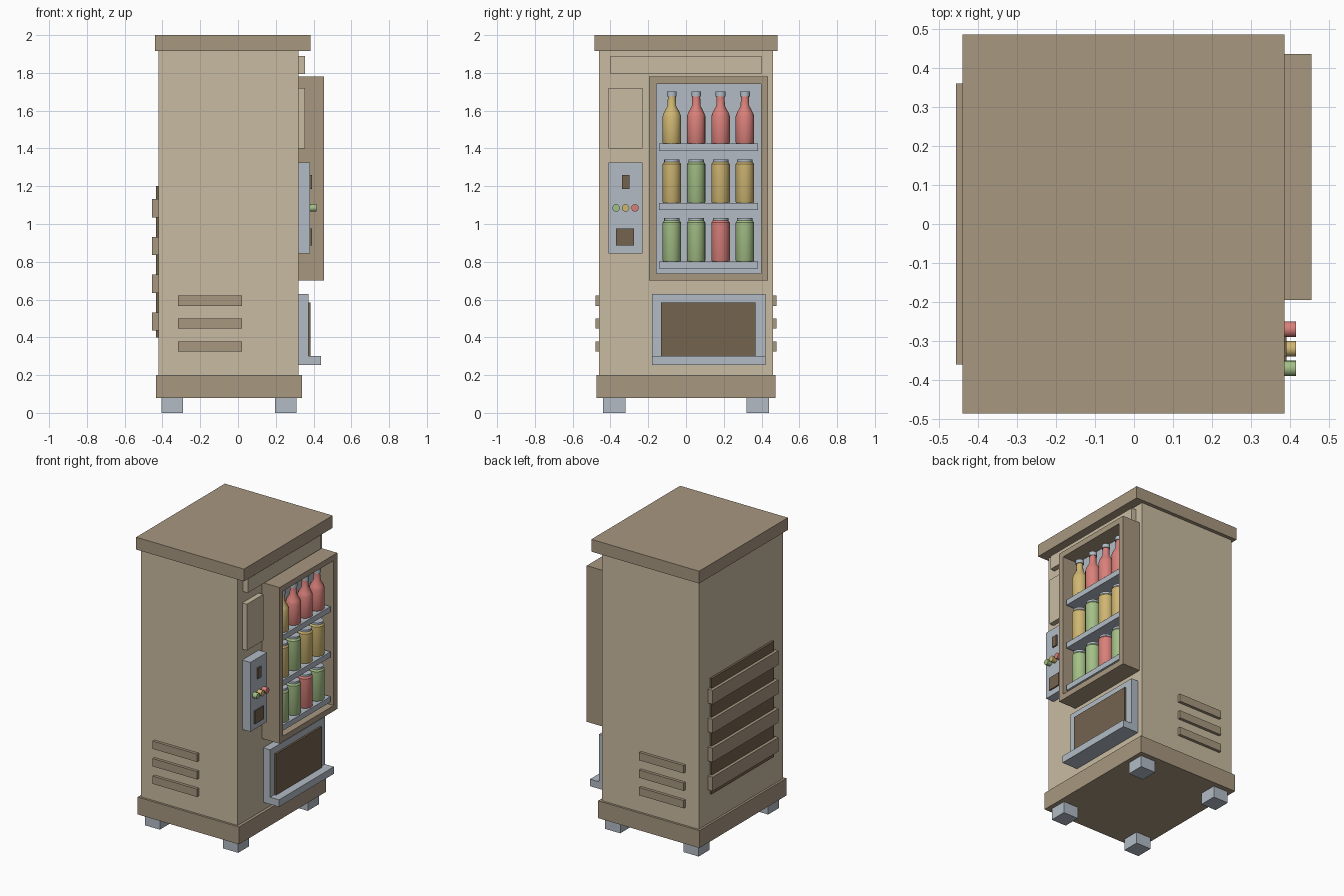
import bpy, bmesh, math
from mathutils import Matrix

old = bpy.data.objects.get("Cube")
if old:
    bpy.data.objects.remove(old, do_unlink=True)


def material(name, rgb):
    lin = [((c / 255 + 0.055) / 1.055) ** 2.4 for c in rgb] + [1]
    m = bpy.data.materials.new(name)
    m.use_nodes = True
    m.diffuse_color = lin
    m.node_tree.nodes["Principled BSDF"].inputs["Base Color"].default_value = lin
    return m


TAN = material("tan", (201, 187, 161))
BROWN = material("brown", (167, 151, 128))
DARK = material("dark_brown", (117, 99, 79))
GREY = material("blue_grey", (178, 187, 197))
GREEN = material("green", (163, 191, 134))
YELLOW = material("yellow", (207, 182, 114))
RED = material("red", (217, 128, 122))


def finish(name, bm, *mats):
    bmesh.ops.recalc_face_normals(bm, faces=bm.faces)
    me = bpy.data.meshes.new(name)
    bm.to_mesh(me)
    bm.free()
    for m in mats:
        me.materials.append(m)
    ob = bpy.data.objects.new(name, me)
    bpy.context.collection.objects.link(ob)
    return ob


def add_box(bm, x, y, z):
    size = [b - a for a, b in (x, y, z)]
    mid = [(a + b) / 2 for a, b in (x, y, z)]
    return bmesh.ops.create_cube(bm, size=1, matrix=Matrix.Translation(mid) @ Matrix.Diagonal((*size, 1)))


def box(name, mat, x, y, z):
    bm = bmesh.new()
    add_box(bm, x, y, z)
    return finish(name, bm, mat)


def smooth(ob):
    bpy.ops.object.select_all(action='DESELECT')
    ob.select_set(True)
    bpy.context.view_layer.objects.active = ob
    bpy.ops.object.shade_smooth_by_angle(angle=math.radians(35))


def lathe(name, profile, loc, mats, cap_z, sides=16):
    """Spin a radius/height profile; faces above cap_z take the second material."""
    bm = bmesh.new()
    rings = []
    for r, z in profile:
        rings.append([bm.verts.new((r * math.cos(a), r * math.sin(a), z))
                      for a in (math.tau * i / sides for i in range(sides))])
    for lo, hi in zip(rings, rings[1:]):
        for i in range(sides):
            j = (i + 1) % sides
            bm.faces.new((lo[i], lo[j], hi[j], hi[i]))
    bm.faces.new(rings[0])
    bm.faces.new(rings[-1])
    for f in bm.faces:
        f.material_index = int(f.calc_center_median().z > cap_z)
    ob = finish(name, bm, *mats)
    ob.location = loc
    smooth(ob)


# Cabinet shell
box("cabinet", TAN, (-0.42, 0.32), (-0.46, 0.46), (0.1, 1.95))
box("roof", BROWN, (-0.44, 0.385), (-0.485, 0.485), (1.915, 2.0))
box("base", BROWN, (-0.435, 0.34), (-0.475, 0.475), (0.08, 0.2))
for fx, xs in (("back", (-0.405, -0.29)), ("front", (0.195, 0.31))):
    for fy, ys in (("right", (-0.44, -0.32)), ("left", (0.32, 0.44))):
        box(f"foot_{fx}_{fy}", GREY, xs, ys, (0, 0.08))

# Raised panels on the selling side
box("top_panel", TAN, (0.32, 0.355), (-0.4, 0.4), (1.795, 1.89))
box("side_panel", TAN, (0.32, 0.355), (-0.41, -0.23), (1.4, 1.72))

# Control panel
box("control_panel", GREY, (0.32, 0.382), (-0.41, -0.23), (0.845, 1.325))
box("coin_slot", DARK, (0.375, 0.391), (-0.34, -0.3), (1.185, 1.26))
box("change_tray", DARK, (0.375, 0.391), (-0.37, -0.275), (0.885, 0.975))
for y, mat in ((-0.37, GREEN), (-0.32, YELLOW), (-0.27, RED)):
    bm = bmesh.new()
    turn = Matrix.Translation((0.395, y, 1.085)) @ Matrix.Rotation(math.pi / 2, 4, 'Y')
    bmesh.ops.create_cone(bm, cap_ends=True, segments=16, radius1=0.02, radius2=0.02, depth=0.04, matrix=turn)
    smooth(finish("button", bm, mat))

# Display case with a recessed opening and a grey back
bm = bmesh.new()
add_box(bm, (0.32, 0.455), (-0.195, 0.435), (0.7, 1.78))
front = max(bm.faces, key=lambda f: f.calc_center_median().x)
bmesh.ops.inset_region(bm, faces=[front], thickness=0.055)
back = bmesh.ops.extrude_discrete_faces(bm, faces=[front])["faces"][0]
bmesh.ops.translate(bm, verts=back.verts, vec=(-0.12, 0, 0))
back.material_index = 1
finish("display_case", bm, BROWN, GREY)

# Shelves and goods
bottle = [(0.046, 0), (0.049, 0.006), (0.049, 0.145), (0.042, 0.165), (0.023, 0.2),
          (0.021, 0.25), (0.026, 0.25), (0.026, 0.277)]
can = [(0.046, 0), (0.049, 0.006), (0.049, 0.205), (0.041, 0.216), (0.041, 0.23)]
rows = [("bottle", bottle, 1.425, 0.249, (YELLOW, RED, RED, RED)),
        ("can", can, 1.112, 0.215, (YELLOW, GREEN, YELLOW, YELLOW)),
        ("can", can, 0.802, 0.215, (GREEN, GREEN, RED, GREEN))]
for name, profile, z, cap_z, mats in rows:
    box("shelf", GREY, (0.33, 0.44), (-0.142, 0.382), (z - 0.038, z))
    for i, mat in enumerate(mats):
        lathe(name, profile, (0.385, -0.075 + i * 0.129, z), (mat, GREY), cap_z)

# Pick-up hatch
box("hatch_frame", GREY, (0.32, 0.372), (-0.18, 0.42), (0.255, 0.63))
box("hatch_ledge", GREY, (0.32, 0.44), (-0.18, 0.42), (0.253, 0.302))
box("hatch_flap", DARK, (0.365, 0.385), (-0.132, 0.367), (0.3, 0.585))

# Side vents
for side, ys in (("right", (-0.48, -0.45)), ("left", (0.45, 0.48))):
    for i in range(3):
        z = 0.325 + i * 0.121
        box(f"vent_{side}", BROWN, (-0.317, 0.022), ys, (z, z + 0.054))

# Rear grille
box("grille_panel", DARK, (-0.435, -0.41), (-0.34, 0.34), (0.4, 1.2))
for i in range(4):
    z = 0.435 + i * 0.2
    box("grille_slat", BROWN, (-0.456, -0.41), (-0.36, 0.36), (z, z + 0.097))
